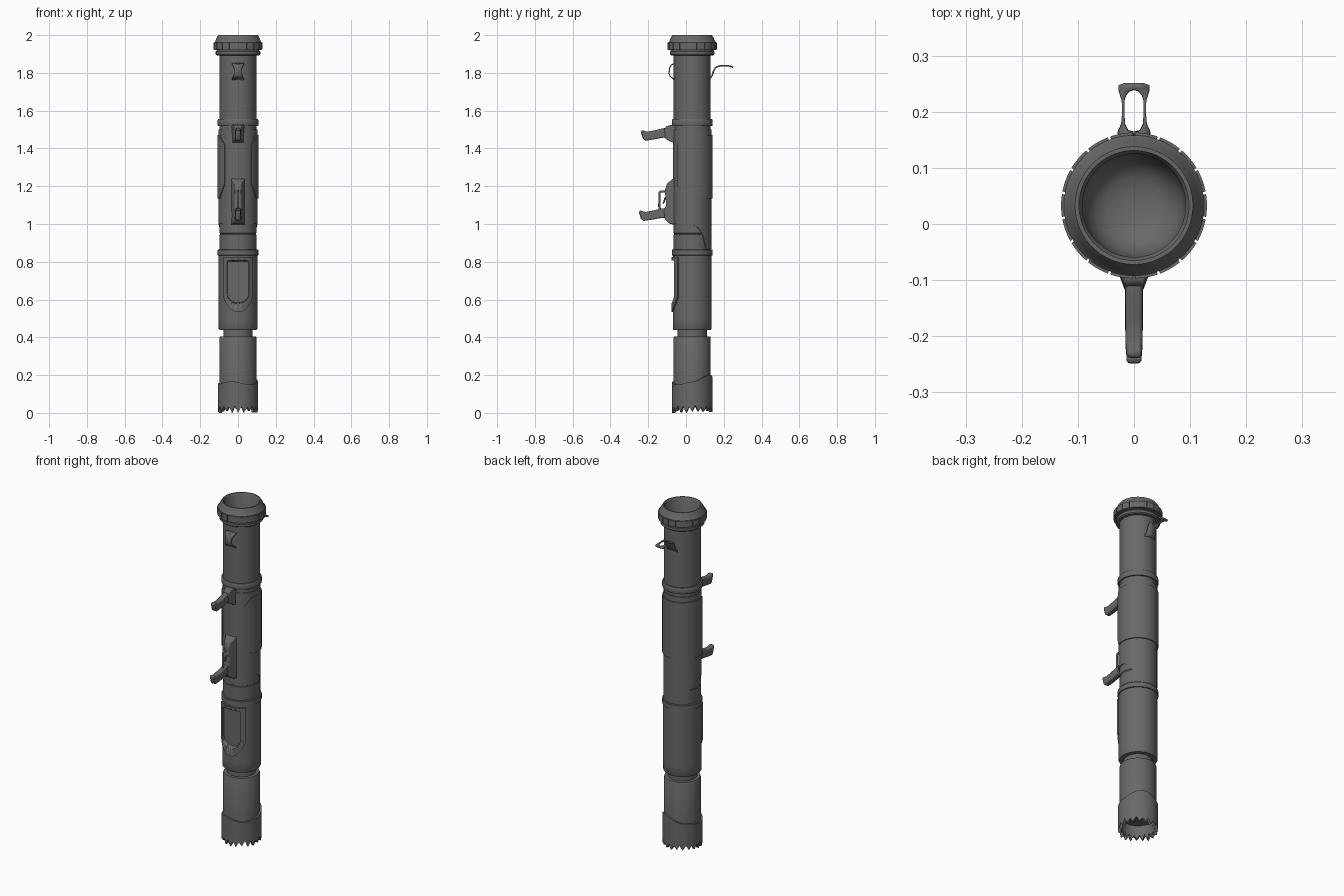
import bpy, bmesh, random
from math import sin, cos, pi, radians

if "Cube" in bpy.data.objects:
    bpy.data.objects.remove(bpy.data.objects["Cube"])

random.seed(4)
CY = 0.033          # y of the tube axis
N = 72

dark = bpy.data.materials.new("dark_grey")
dark.diffuse_color = (0.14, 0.14, 0.14, 1)
dark.use_nodes = True
dark.node_tree.nodes["Principled BSDF"].inputs["Base Color"].default_value = dark.diffuse_color


def finish(name, bm, bevel=0, angle=32):
    bmesh.ops.recalc_face_normals(bm, faces=bm.faces)
    me = bpy.data.meshes.new(name)
    bm.to_mesh(me)
    bm.free()
    me.materials.append(dark)
    ob = bpy.data.objects.new(name, me)
    bpy.context.collection.objects.link(ob)
    if bevel:
        m = ob.modifiers.new("bevel", 'BEVEL')
        m.width, m.segments, m.limit_method = bevel, 2, 'ANGLE'
    bpy.ops.object.select_all(action='DESELECT')
    ob.select_set(True)
    bpy.context.view_layer.objects.active = ob
    bpy.ops.object.shade_smooth_by_angle(angle=radians(angle))
    return ob


def at(r, a, z):
    """Point on the tube; a = 0 is the front, 90 deg is +x."""
    return (r * sin(a), CY - r * cos(a), z)


def lathe(name, prof):
    """Closed solid of revolution from (radius, z) points; ends get capped."""
    bm = bmesh.new()
    rings = [[bm.verts.new(at(r, 2 * pi * i / N, z)) for i in range(N)] for r, z in prof]
    for p, q in zip(rings, rings[1:]):
        for i in range(N):
            j = (i + 1) % N
            bm.faces.new((p[i], p[j], q[j], q[i]))
    bm.faces.new(rings[0])
    bm.faces.new(rings[-1])
    return finish(name, bm)


def sleeve(name, r_in, r_out, bot, top, a0=0, a1=360, n=N):
    """Curved shell whose lower and upper edges are functions of the angle in degrees."""
    full = a1 - a0 == 360
    bm = bmesh.new()
    cols = []
    for i in range(n if full else n + 1):
        d = a0 + (a1 - a0) * i / n
        a, b, t = radians(d), bot(d), top(d)
        cols.append([bm.verts.new(at(r, a, z)) for r, z in
                     ((r_out, b), (r_out, t), (r_in, t), (r_in, b))])
    for p, q in zip(cols, cols[1:] + (cols[:1] if full else [])):
        for k in range(4):
            m = (k + 1) % 4
            bm.faces.new((p[k], p[m], q[m], q[k]))
    if not full:
        bm.faces.new(cols[0])
        bm.faces.new(cols[-1])
    return finish(name, bm)


def prism(name, pts, bevel=0.004, dz=0):
    """Side outline of (y, z, half width) points, filled across x."""
    bm = bmesh.new()
    L, R = [[bm.verts.new((s * w, y, z + dz)) for y, z, w in pts] for s in (-1, 1)]
    bm.faces.new(L)
    bm.faces.new(R)
    for i in range(len(pts)):
        j = (i + 1) % len(pts)
        bm.faces.new((L[i], L[j], R[j], R[i]))
    return finish(name, bm, bevel, 40)


def strip(name, rows, thick):
    """Bent plate from (y, z, hole half width, outer half width) rows, mirrored."""
    bm = bmesh.new()
    v = [[bm.verts.new((x, y, z)) for x in (wi, wo)] for y, z, wi, wo in rows]
    for p, q in zip(v, v[1:]):
        bm.faces.new((p[0], p[1], q[1], q[0]))
    ob = finish(name, bm)
    ob.modifiers.new("mirror", 'MIRROR').use_clip = True
    s = ob.modifiers.new("solid", 'SOLIDIFY')
    s.thickness, s.offset = thick, 0
    return ob


def clamp01(t):
    return max(0, min(1, t))


# Tube sections
lathe("lower_tube", [(0.085, 0.09), (0.098, 0.11), (0.098, 0.398), (0.095, 0.405), (0.06, 0.405)])
lathe("lower_groove", [(0.077, 0.38), (0.077, 0.46)])
mid = lathe("middle_tube", [(0.06, 0.44), (0.099, 0.44), (0.103, 0.447)]
            + [(0.103, 0.5 + 0.034 * i) for i in range(11)])
lathe("middle_ring", [(0.095, 0.832), (0.108, 0.835), (0.108, 0.862), (0.105, 0.866), (0.095, 0.866)])
lathe("core_tube", [(0.098, 0.84), (0.098, 0.944), (0.0955, 0.946), (0.0955, 0.951),
                    (0.098, 0.953), (0.098, 1.60)])
lathe("upper_ring", [(0.095, 1.52), (0.106, 1.52), (0.108, 1.524), (0.108, 1.55), (0.105, 1.555), (0.095, 1.555)])

# Muzzle with hollow bore
lathe("muzzle", [(0.098, 1.55), (0.098, 1.893), (0.112, 1.893), (0.118, 1.898), (0.118, 1.912),
                 (0.112, 1.92), (0.125, 1.922), (0.125, 1.962), (0.12, 1.968), (0.114, 1.985),
                 (0.105, 2.0), (0.098, 2.0), (0.092, 1.99), (0.092, 1.85), (0.085, 1.81),
                 (0.07, 1.785), (0.05, 1.772), (0.02, 1.765)])
for k in range(18):
    sleeve("muzzle_pad_%02d" % k, 0.12, 0.13, lambda d: 1.924, lambda d: 1.96,
           k * 20 + 1, k * 20 + 19, 5)

# Torn base cap: ragged lower edge, hump on the upper edge at the back
edge = []
for k in range(20):
    tip, root = random.uniform(0.0, 0.012), random.uniform(0.03, 0.042)
    edge += [tip if k else 0, 0.5 * (tip + root), root, random.uniform(0.018, 0.026)]


def cap_top(d):
    hump = cos(radians(clamp01(abs(d - 155) / 65) * 90)) ** 2
    return 0.158 + 0.05 * hump + 0.008 * cos(radians(3 * d + 60))


sleeve("base_cap", 0.09, 0.107, lambda d: edge[round(d / 4.5) % 80], cap_top, n=80)


# Receiver shell: lower edge steps down towards the back
def receiver_bottom(d):
    t = clamp01((min(d, 360 - d) - 80) / 52)
    return 0.867 + 0.133 * (1 - t * t) ** 0.5


sleeve("receiver_shell", 0.09, 0.1025, receiver_bottom, lambda d: 1.50)


# Back sleeve, open at the front with cut corners
def slope(d):
    return clamp01((66 - min(d, 360 - d)) / 24)


sleeve("back_sleeve", 0.095, 0.108, lambda d: 1.135 + 0.075 * slope(d),
       lambda d: 1.47 - 0.05 * slope(d), 42, 318, 69)

# Shoulder pad frame with a flat shield-shaped recess
frame = sleeve("pad_frame", 0.085, 0.111,
               lambda d: 0.535 + 0.085 * abs(sin(radians(d)) / 0.73) ** 2.6,
               lambda d: 0.825, -46, 46, 32)
bm = bmesh.new()
shield = [(-0.06, 0.81), (-0.06, 0.625)]
shield += [(-0.06 * cos(pi * i / 10), 0.625 - 0.05 * sin(pi * i / 10)) for i in range(1, 10)]
shield += [(0.06, 0.625), (0.06, 0.81)]
back = [bm.verts.new((x * 0.93, -0.049, 0.70 + (z - 0.70) * 0.93)) for x, z in shield]
front = [bm.verts.new((x * 1.03, -0.12, 0.70 + (z - 0.70) * 1.06)) for x, z in shield]
bm.faces.new(back)
bm.faces.new(front)
for i in range(len(shield)):
    j = (i + 1) % len(shield)
    bm.faces.new((back[i], back[j], front[j], front[i]))
cutter = finish("recess_cutter", bm)
cutter.hide_render = True
cutter.display_type = 'WIRE'
for ob in (mid, frame):
    m = ob.modifiers.new("recess", 'BOOLEAN')
    m.operation, m.object, m.solver = 'DIFFERENCE', cutter, 'EXACT'
    ob.modifiers.move(len(ob.modifiers) - 1, 0)

# Two grips
grip = [(-0.085, 1.51, 0.014), (-0.12, 1.507, 0.015), (-0.165, 1.496, 0.015), (-0.205, 1.489, 0.015),
        (-0.232, 1.497, 0.014), (-0.24, 1.49, 0.012), (-0.228, 1.45, 0.012), (-0.215, 1.441, 0.014),
        (-0.17, 1.448, 0.016), (-0.12, 1.457, 0.016), (-0.085, 1.455, 0.016)]
prism("upper_grip", grip, 0.008)
prism("trigger_grip", [(y - 0.01, z, w) for y, z, w in grip], 0.008, -0.425)
prism("upper_grip_mount", [(-0.05, 1.53, 0.036), (-0.075, 1.525, 0.032), (-0.105, 1.518, 0.018),
                           (-0.115, 1.50, 0.017), (-0.11, 1.452, 0.017), (-0.085, 1.437, 0.026),
                           (-0.05, 1.425, 0.034)])

# Trigger housing, guard and trigger
prism("trigger_housing", [(-0.04, 1.24, 0.042), (-0.069, 1.24, 0.034), (-0.10, 1.215, 0.018),
                          (-0.112, 1.18, 0.016), (-0.105, 1.10, 0.018), (-0.118, 1.07, 0.018),
                          (-0.112, 1.025, 0.018), (-0.085, 1.0, 0.03), (-0.04, 0.995, 0.042)])
for name, pts, r in (("trigger_guard", [(-0.10, 1.172), (-0.135, 1.172), (-0.141, 1.163),
                                        (-0.141, 1.09), (-0.136, 1.065)], 0.006),
                     ("trigger", [(-0.10, 1.145), (-0.112, 1.135), (-0.115, 1.12), (-0.122, 1.108)], 0.004)):
    cu = bpy.data.curves.new(name, 'CURVE')
    cu.dimensions, cu.bevel_depth, cu.bevel_resolution, cu.use_fill_caps = '3D', r, 2, True
    cu.materials.append(dark)
    sp = cu.splines.new('POLY')
    sp.points.add(len(pts) - 1)
    for p, (y, z) in zip(sp.points, pts):
        p.co = (0, y, z, 1)
    bpy.context.collection.objects.link(bpy.data.objects.new(name, cu))

# Front strap bracket and rear sight loop
strip("front_bracket", [(-0.062, 1.85, 0, 0.033), (-0.078, 1.842, 0, 0.03), (-0.087, 1.825, 0, 0.021),
                        (-0.09, 1.80, 0, 0.018), (-0.084, 1.782, 0, 0.024), (-0.062, 1.766, 0, 0.033)], 0.006)
strip("rear_loop", [(0.122, 1.765, 0, 0.034), (0.138, 1.785, 0, 0.028), (0.146, 1.81, 0, 0.026),
                    (0.155, 1.826, 0, 0.028), (0.163, 1.832, 0.001, 0.029), (0.166, 1.833, 0.01, 0.028),
                    (0.178, 1.837, 0.016, 0.023), (0.20, 1.839, 0.017, 0.021), (0.22, 1.838, 0.017, 0.022),
                    (0.230, 1.836, 0.014, 0.025), (0.237, 1.834, 0.008, 0.027),
                    (0.240, 1.833, 0, 0.028), (0.246, 1.831, 0, 0.028), (0.25, 1.83, 0, 0.018)], 0.008)
